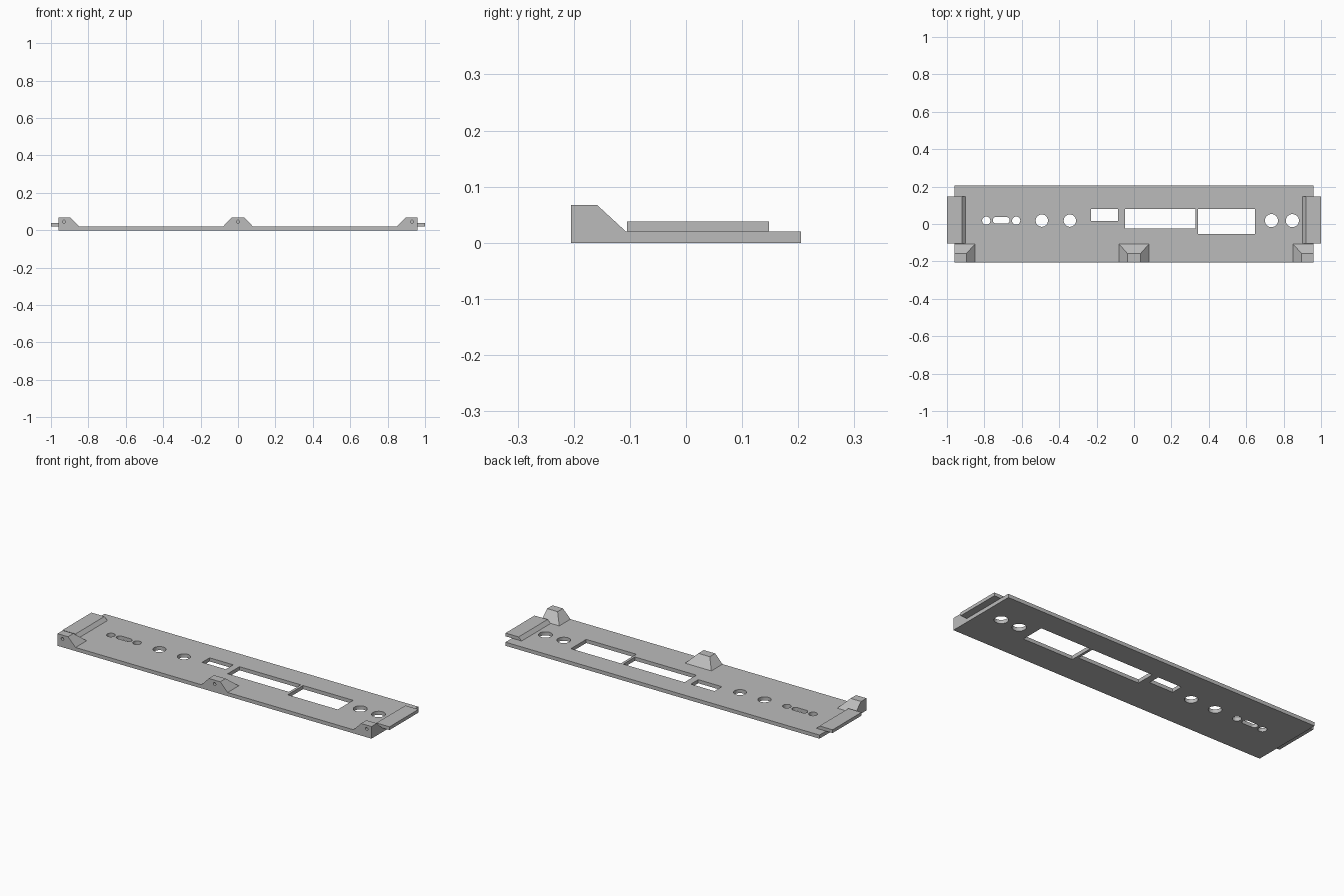
import bpy, bmesh, math
from mathutils import Matrix

cube = bpy.data.objects.get("Cube")
if cube:
    bpy.data.objects.remove(cube, do_unlink=True)

grey = bpy.data.materials.new("plain grey")
grey.use_nodes = True
colour = (0.5, 0.5, 0.5, 1)
grey.diffuse_color = colour
grey.node_tree.nodes["Principled BSDF"].inputs["Base Color"].default_value = colour

T = 0.02            # plate thickness
FRONT = -0.205


def finish(name, bm):
    bmesh.ops.recalc_face_normals(bm, faces=bm.faces)
    mesh = bpy.data.meshes.new(name)
    bm.to_mesh(mesh)
    bm.free()
    mesh.materials.append(grey)
    obj = bpy.data.objects.new(name, mesh)
    bpy.context.collection.objects.link(obj)
    return obj


def extrude(bm, points, vec):
    face = bm.faces.new([bm.verts.new(p) for p in points])
    new = bmesh.ops.extrude_face_region(bm, geom=[face])["geom"]
    bmesh.ops.translate(bm, vec=vec, verts=[v for v in new if isinstance(v, bmesh.types.BMVert)])


def rect(bm, x0, x1, y0, y1, z0, z1):
    extrude(bm, [(x0, y0, z0), (x1, y0, z0), (x1, y1, z0), (x0, y1, z0)], (0, 0, z1 - z0))


def round_hole(bm, x, y, r, half=0.0):
    # a circle, or a slot when its two halves are moved apart
    pts = []
    for i in range(32):
        a = math.tau * (i + 0.5) / 32
        pts.append((x + r * math.cos(a) + math.copysign(half, math.cos(a)), y + r * math.sin(a), -T))
    extrude(bm, pts, (0, 0, 3 * T))


def cut(obj, cutter):
    cutter.hide_render = True
    mod = obj.modifiers.new("cut", "BOOLEAN")
    mod.operation = "DIFFERENCE"
    mod.solver = "EXACT"
    mod.object = cutter
    bpy.context.view_layer.objects.active = obj
    bpy.ops.object.modifier_apply(modifier=mod.name)
    bpy.data.objects.remove(cutter, do_unlink=True)


# Flat panel with its openings
bm = bmesh.new()
rect(bm, -0.96, 0.96, FRONT, -FRONT, 0, T)
panel = finish("panel", bm)

bm = bmesh.new()
for x, r in ((-0.79, 0.022), (-0.63, 0.022), (-0.493, 0.033),
             (-0.343, 0.033), (0.735, 0.035), (0.847, 0.035)):
    round_hole(bm, x, 0.018, r)
round_hole(bm, -0.71, 0.02, 0.018, 0.027)
for x0, x1, y0 in ((-0.23, -0.085, 0.015), (-0.047, 0.328, -0.023), (0.342, 0.648, -0.054)):
    rect(bm, x0, x1, y0, 0.08, -T, 2 * T)
cut(panel, finish("openings", bm))

# Side tabs with a sloped inner edge, overhanging the panel ends
for side, name in ((-1, "right_tab"), (1, "left_tab")):
    bm = bmesh.new()
    profile = ((0.902, T), (1.0, T), (1.0, 0.038), (0.92, 0.038))
    extrude(bm, [(side * x, -0.105, z) for x, z in profile], (0, 0.253, 0))
    finish(name, bm)


# Screw blocks: tapered lugs along the front edge, each with a screw hole
def lug(name, base, top, hole_x):
    bm = bmesh.new()
    lower = [bm.verts.new((x, y, T)) for x, y in
             ((base[0], FRONT), (base[1], FRONT), (base[1], -0.107), (base[0], -0.107))]
    upper = [bm.verts.new((x, y, 0.067)) for x, y in
             ((top[0], FRONT), (top[1], FRONT), (top[1], -0.158), (top[0], -0.158))]
    bm.faces.new(lower)
    bm.faces.new(upper)
    for i in range(4):
        j = (i + 1) % 4
        bm.faces.new((lower[i], lower[j], upper[j], upper[i]))
    block = finish(name, bm)
    bm = bmesh.new()
    bmesh.ops.create_cone(bm, cap_ends=True, segments=16, radius1=0.008, radius2=0.008, depth=0.08,
                          matrix=Matrix.Translation((hole_x, FRONT, 0.046)) @ Matrix.Rotation(math.pi / 2, 4, "X"))
    cut(block, finish("screw_hole", bm))


lug("right_lug", (-0.96, -0.85), (-0.96, -0.896), -0.93)
lug("middle_lug", (-0.08, 0.08), (-0.035, 0.035), 0)
lug("left_lug", (0.85, 0.96), (0.896, 0.96), 0.93)
